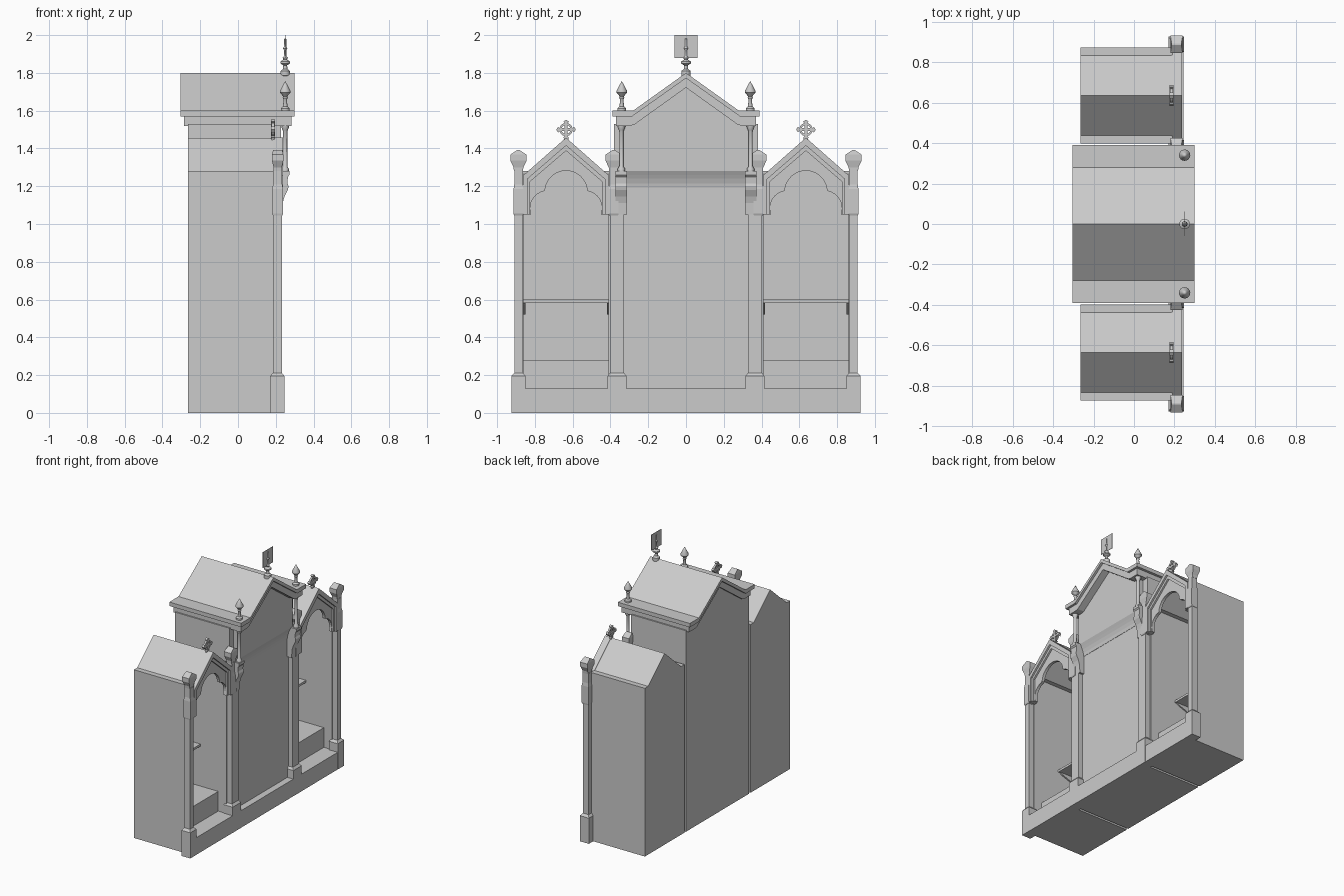
import bpy, bmesh, math
from mathutils import Vector

if "Cube" in bpy.data.objects:
    bpy.data.objects.remove(bpy.data.objects["Cube"])


def finish(name, bm, smooth=False):
    bmesh.ops.remove_doubles(bm, verts=bm.verts, dist=1e-5)
    bmesh.ops.recalc_face_normals(bm, faces=bm.faces)
    me = bpy.data.meshes.new(name)
    bm.to_mesh(me)
    bm.free()
    ob = bpy.data.objects.new(name, me)
    bpy.context.collection.objects.link(ob)
    if smooth:
        bpy.context.view_layer.objects.active = ob
        ob.select_set(True)
        bpy.ops.object.shade_smooth_by_angle(angle=math.radians(40))
        ob.select_set(False)
    return ob


def prism(name, pts, a, b, axis='x'):
    """Extrude a profile: (y, z) along x, or (x, z) along y."""
    bm = bmesh.new()
    co = (lambda p, t: (t, p[0], p[1])) if axis == 'x' else (lambda p, t: (p[0], t, p[1]))
    f = bm.faces.new([bm.verts.new(co(p, a)) for p in pts])
    g = bmesh.ops.extrude_face_region(bm, geom=[f])
    d = Vector(co((0, 0), b - a))
    bmesh.ops.translate(bm, vec=d, verts=[v for v in g['geom'] if isinstance(v, bmesh.types.BMVert)])
    return finish(name, bm)


def box(name, x0, x1, y0, y1, z0, z1):
    return prism(name, [(y0, z0), (y1, z0), (y1, z1), (y0, z1)], x0, x1)


def stack(name, cx, cy, rings):
    """Loft rectangular sections given as (half x, half y, z)."""
    bm = bmesh.new()
    loops = [[bm.verts.new((cx + i * hx, cy + j * hy, z)) for i, j in ((-1, -1), (1, -1), (1, 1), (-1, 1))]
             for hx, hy, z in rings]
    for p, q in zip(loops, loops[1:]):
        for k in range(4):
            bm.faces.new((p[k], p[(k + 1) % 4], q[(k + 1) % 4], q[k]))
    bm.faces.new(loops[0])
    bm.faces.new(loops[-1])
    return finish(name, bm)


def lathe(name, cx, cy, prof, n=16):
    bm = bmesh.new()
    vs = [bm.verts.new((cx + r, cy, z)) for r, z in prof]
    es = [bm.edges.new(e) for e in zip(vs, vs[1:])]
    bmesh.ops.spin(bm, geom=vs + es, cent=(cx, cy, 0), axis=(0, 0, 1), angle=2 * math.pi, steps=n)
    return finish(name, bm, True)


def arc(cx, cz, r, a0, a1, n):
    return [(cx + r * math.cos(math.radians(a0 + (a1 - a0) * i / n)),
             cz + r * math.sin(math.radians(a0 + (a1 - a0) * i / n))) for i in range(n + 1)]


def sym(half):
    """Right half of an open path, bottom to apex, mirrored into a whole path."""
    return half + [(-y, z) for y, z in reversed(half) if abs(y) > 1e-6]


def strip(outer, inner):
    return sym(outer) + list(reversed(sym(inner)))


def shift(pts, c):
    return [(y + c, z) for y, z in pts]


# Central booth: body, jettied upper front, cove and threshold
box("centre_body", -0.265, 0.195, -0.38, 0.38, 0, 1.53)
prism("centre_upper_front", sym([(0.33, 1.28), (0.33, 1.55), (0.27, 1.55), (0, 1.74)]), -0.265, 0.228)
cove = [(0.19, 1.28), (0.19, 1.19), (0.197, 1.19), (0.201, 1.215), (0.209, 1.24), (0.218, 1.26), (0.228, 1.28)]
prism("centre_cove", cove, -0.33, 0.33, 'y')
box("front_curb", 0.17, 0.245, -0.9, 0.9, 0, 0.13)

# Central roof with two cornice steps that follow the gable
prism("roof_cornice_upper", strip([(0.39, 1.57), (0.39, 1.6), (0.28, 1.6), (0, 1.8)],
                                  [(0.3, 1.57), (0.285, 1.57), (0, 1.772)]), -0.305, 0.3)
prism("roof_cornice_lower", strip([(0.37, 1.52), (0.37, 1.572), (0.285, 1.572), (0, 1.774)],
                                  [(0.3, 1.52), (0.275, 1.525), (0, 1.722)]), -0.285, 0.283)

# Central finial with flat cross panel
lathe("centre_finial", 0.25, 0, [(0, 1.78), (0.025, 1.785), (0.025, 1.81), (0.012, 1.82), (0.01, 1.84),
                                 (0.026, 1.85), (0.026, 1.86), (0.01, 1.87), (0.014, 1.88), (0.006, 1.89),
                                 (0.006, 1.92), (0.012, 1.93), (0.006, 1.94), (0.006, 1.98), (0, 1.985)])
box("finial_panel", 0.2485, 0.2515, -0.06, 0.062, 1.88, 2.0)

C = 0.635  # side booth centre line
trefoil = [(0.185, 1.05)] + arc(0.1, 1.085, 0.09, -15, 78, 8) + arc(0, 1.17, 0.112, 4, 90, 10)

for s, side in ((1, "right"), (-1, "left")):
    c = s * C

    def name(part):
        return side + "_" + part

    def ybox(part, x0, x1, y0, y1, z0, z1):
        box(name(part), x0, x1, min(s * y0, s * y1), max(s * y0, s * y1), z0, z1)

    # Side booth shell: floor, walls with gabled roof, back
    outer = [(0.238, 0.0), (0.238, 1.28), (0.198, 1.28), (0, 1.455)]
    inner = [(0.226, 0.0), (0.226, 1.266), (0.193, 1.266), (0, 1.438)]
    prism(name("booth_shell"), shift(strip(outer, inner), c), -0.253, 0.19)
    prism(name("booth_back"), shift(sym(outer), c), -0.265, -0.253)
    ybox("booth_floor", -0.26, 0.175, 0.4, 0.87, 0, 0.13)
    prism(name("roof_front"), shift(strip([(0.198, 1.28), (0, 1.455)], [(0.19, 1.265), (0, 1.435)]), c),
          0.19, 0.226)

    # Kneeler, shelf and triangular shelf brackets
    ybox("kneeler", -0.255, 0.12, 0.405, 0.865, 0.13, 0.28)
    ybox("shelf", -0.255, -0.03, 0.405, 0.865, 0.583, 0.6)
    for y0 in (0.405, 0.85):
        a, b = sorted((s * y0, s * (y0 + 0.014)))
        prism(name("shelf_bracket"), [(-0.2, 0.585), (-0.04, 0.585), (-0.06, 0.57), (-0.2, 0.52)], a, b, 'y')

    # Gable front: trefoil plate and stepped hood moulding
    prism(name("trefoil_plate"),
          shift(strip([(0.22, 1.05), (0.22, 1.25), (0, 1.44)], trefoil), c), 0.19, 0.212)
    prism(name("hood_outer"), shift(strip([(0.228, 1.05), (0.228, 1.256), (0, 1.457)],
                                          [(0.205, 1.05), (0.205, 1.238), (0, 1.415)]), c), 0.185, 0.238)
    prism(name("hood_inner"), shift(strip([(0.206, 1.05), (0.206, 1.24), (0, 1.417)],
                                          [(0.19, 1.05), (0.19, 1.225), (0, 1.388)]), c), 0.187, 0.225)

    # Ringed cross on the gable
    z = 1.5
    bm = bmesh.new()
    rings = [[bm.verts.new((x, c + p[0], z + p[1])) for p in arc(0, 0, r, 0, 345, 23)]
             for x, r in ((0.178, 0.024), (0.178, 0.035), (0.192, 0.035), (0.192, 0.024))]
    for i in range(4):
        p, q = rings[i], rings[(i + 1) % 4]
        for k in range(24):
            bm.faces.new((p[k], p[(k + 1) % 24], q[(k + 1) % 24], q[k]))
    finish(name("cross_ring"), bm)
    arm = []
    for k in range(4):
        t = math.pi / 2 * k
        for u, v in ((0.008, -0.008), (0.034, -0.007), (0.042, -0.015), (0.052, 0), (0.042, 0.015), (0.034, 0.007)):
            arm.append((c + u * math.cos(t) - v * math.sin(t), z + u * math.sin(t) + v * math.cos(t)))
    prism(name("cross_arms"), arm, 0.175, 0.195)
    box(name("cross_foot"), 0.178, 0.192, c - 0.012, c + 0.012, 1.43, 1.455)

    # Outer and inner posts on tall plinths
    for label, y, hp, hs in (("outer", 0.887, 0.038, 0.022), ("inner", 0.365, 0.05, 0.038)):
        stack(name(label + "_plinth"), 0.208, s * y, [(0.038, hp, 0), (0.038, hp, 0.195), (0.024, hs, 0.212)])
        stack(name(label + "_post"), 0.208, s * y, [(0.024, hs, 0.2), (0.024, hs, 1.06)])

    # Pinnacles flanking each gable
    for y in (0.887, 0.383):
        stack(name("pinnacle_shaft"), 0.21, s * y,
              [(0.025, 0.024, 1.045), (0.029, 0.026, 1.055), (0.029, 0.026, 1.185), (0.024, 0.022, 1.21),
               (0.024, 0.022, 1.285)])
        stack(name("pinnacle_cap"), 0.21, s * y,
              [(0.022, 0.024, 1.28), (0.022, 0.026, 1.3), (0.03, 0.043, 1.335), (0.03, 0.043, 1.367),
               (0.024, 0.004, 1.393)])

    # Corbel, colonnette and finial of the central front
    corbel = [(0.19, 1.05), (0.232, 1.05), (0.236, 1.11), (0.246, 1.145), (0.264, 1.18), (0.268, 1.2),
              (0.262, 1.215), (0.264, 1.25), (0.272, 1.26), (0.272, 1.28), (0.19, 1.28)]
    a, b = sorted((s * 0.312, s * 0.374))
    prism(name("corbel"), corbel, a, b, 'y')
    lathe(name("colonnette"), 0.25, s * 0.342,
          [(0, 1.275), (0.02, 1.28), (0.02, 1.292), (0.011, 1.305), (0.011, 1.49), (0.014, 1.497),
           (0.021, 1.515), (0.021, 1.53), (0, 1.53)])
    lathe(name("corner_finial"), 0.25, s * 0.34,
          [(0, 1.595), (0.023, 1.6), (0.023, 1.612), (0.012, 1.622), (0.009, 1.66), (0.014, 1.668),
           (0.01, 1.675), (0.028, 1.695), (0.028, 1.705), (0.012, 1.735), (0, 1.757)])
